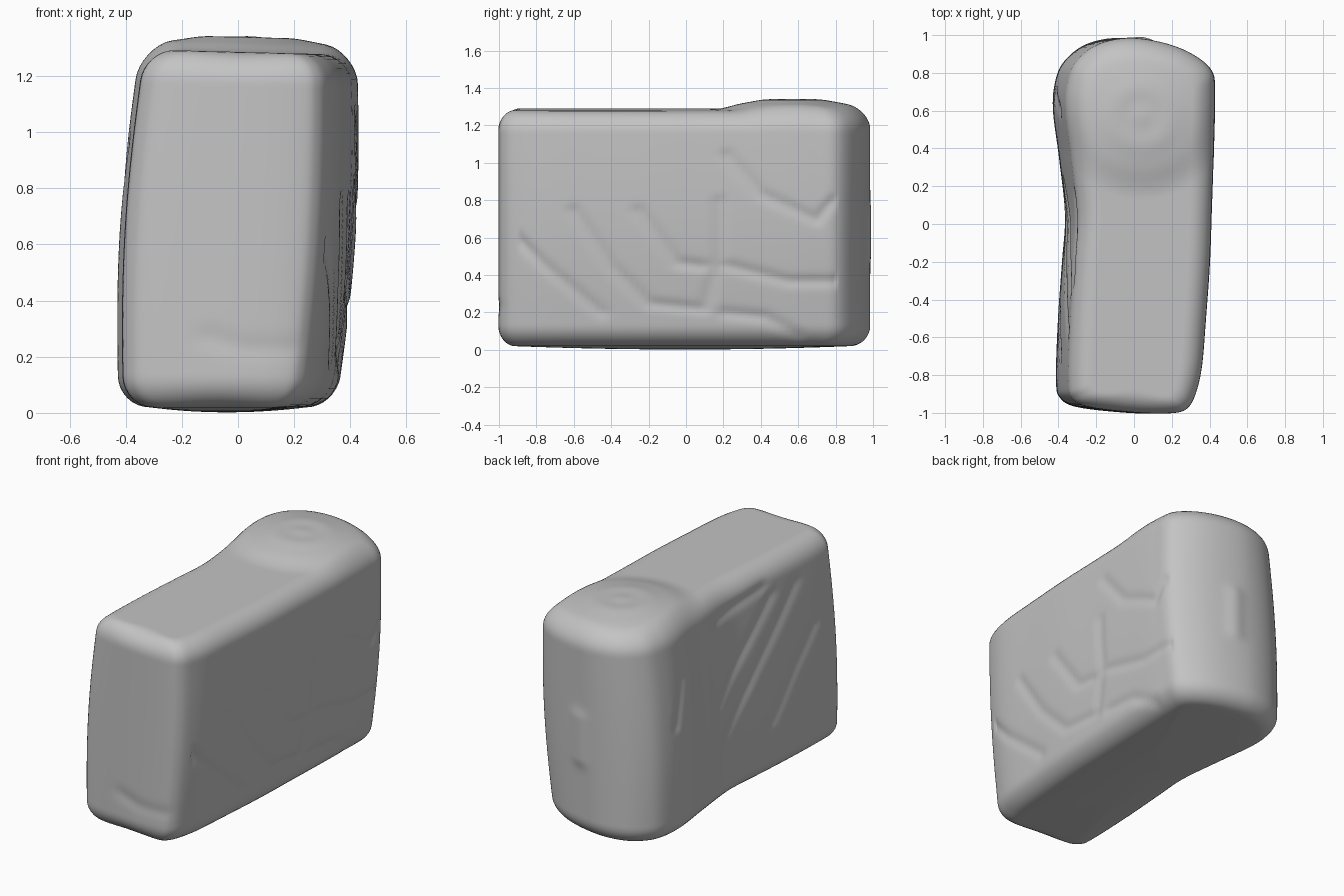
import bpy, bmesh, math
from mathutils import Vector

cube = bpy.data.objects.get("Cube")
if cube:
    bpy.data.objects.remove(cube, do_unlink=True)

# Plan outline, counter-clockwise from the front
PLAN = [(0.0, -1.0), (0.18, -1.0), (0.25, -0.97), (0.29, -0.89), (0.32, -0.75),
        (0.34, -0.5), (0.36, -0.2), (0.37, 0.1), (0.38, 0.4), (0.385, 0.68),
        (0.37, 0.81), (0.27, 0.9), (0.12, 0.96), (-0.06, 0.985), (-0.22, 0.95),
        (-0.33, 0.86), (-0.375, 0.75), (-0.385, 0.6), (-0.355, 0.35), (-0.325, 0.05),
        (-0.34, -0.2), (-0.36, -0.5), (-0.37, -0.82), (-0.35, -0.92), (-0.26, -0.97)]

# Shallow carved lines: sides as (y, z) paths, ends as (x, z) paths
LEFT_LINES = [
    [(-0.6, 0.75), (-0.4, 0.45), (-0.2, 0.25), (0.1, 0.22), (0.18, 0.5), (0.18, 0.8)],
    [(-0.25, 0.75), (-0.05, 0.47), (0.1, 0.45)],
    [(0.22, 1.05), (0.4, 0.84), (0.7, 0.7), (0.78, 0.8)],
    [(0.2, 0.46), (0.55, 0.37), (0.8, 0.37)],
    [(-0.9, 0.6), (-0.75, 0.45), (-0.45, 0.2)],
    [(0.2, 0.2), (0.42, 0.18), (0.6, 0.08)]]
RIGHT_LINES = [
    [(-0.57, 1.1), (-0.2, 0.75), (0.12, 0.42)],
    [(-0.7, 0.8), (-0.5, 0.6), (-0.3, 0.35)],
    [(-0.35, 1.1), (0.0, 0.8), (0.2, 0.62)],
    [(0.6, 0.95), (0.68, 0.7)], [(-0.3, 1.17), (0.15, 1.12)]]
BACK_RIDGE = [[(0.05, 0.5), (0.04, 0.75)]]
FRONT_LEDGE = [[(-0.08, 0.27), (0.05, 0.23), (0.2, 0.23)]]


def smooth_loop(points, steps):
    """Closed smooth curve through the points."""
    pts, out, n = [Vector(p) for p in points], [], len(points)
    for i in range(n):
        a, b, c, d = (pts[(i + k) % n] for k in (-1, 0, 1, 2))
        for s in range(steps):
            t = s / steps
            out.append(0.5 * (2 * b + (c - a) * t + (2 * a - 5 * b + 4 * c - d) * t * t
                              + (3 * b - a - 3 * c + d) * t ** 3))
    return out


def near(lines, u, v, width):
    """Soft falloff around the nearest line."""
    p, best = Vector((u, v)), 9.0
    for line in lines:
        for a, b in zip(line, line[1:]):
            a, b = Vector(a), Vector(b)
            t = max(0, min(1, (p - a).dot(b - a) / (b - a).length_squared))
            best = min(best, (p - a.lerp(b, t)).length)
    return math.exp(-(best / width) ** 2)


def dome(x, y):
    """Low swelling on top of the rear end."""
    r = math.hypot(x / 0.46, (y - 0.57) / 0.44)
    if r >= 1:
        return 0
    return 0.055 * (0.5 + 0.5 * math.cos(math.pi * r ** 1.7)) + 0.002 * math.cos(r * 18) * (1 - r)


def carve(p, z):
    """Outward offset of the wall from its carved lines."""
    if p.y < -0.9:
        return -0.006 * near(FRONT_LEDGE, p.x, z, 0.04)
    if p.y > 0.8:
        return 0.012 * near(BACK_RIDGE, p.x, z, 0.05)
    return -0.01 * near(RIGHT_LINES if p.x < 0 else LEFT_LINES, p.y, z, 0.03)


# Layers as (cap scale, inset, height): belly, rounded rim, wall, rounded rim, top
BELLY, BOTTOM, TOP, RIM = 0.002, 0.02, 1.285, 0.11
arc = [math.pi / 2 * k / 8 for k in range(9)]
layers = [(k / 20, RIM, BELLY + (BOTTOM - BELLY) * (k / 20) ** 2) for k in range(1, 20)]
layers += [(1, RIM * (1 - math.sin(a)), BOTTOM + RIM * (1 - math.cos(a))) for a in arc]
layers += [(1, 0, BOTTOM + RIM + (TOP - BOTTOM - 2 * RIM) * k / 64) for k in range(1, 64)]
layers += [(1, RIM * (1 - math.cos(a)), TOP - RIM * (1 - math.sin(a))) for a in arc]
layers += [(1 - k / 50, RIM, TOP) for k in range(1, 50)]

outline = smooth_loop(PLAN, 10)
bm = bmesh.new()
rings = []
for scale, inset, z in layers:
    ring = []
    for p in outline:
        spine = Vector((-0.02, max(-0.75, min(0.6, p.y))))
        direction = (p - spine).normalized()
        q = (p - direction * inset) * scale
        if scale == 1:
            q += direction * carve(p, z)
        # Walls swell at mid height and lean towards the left at the top
        x = q.x * (1 + 0.09 * math.sin(math.pi * z / 1.3)) + 0.06 * (z - 0.65)
        lift = max(0, (z - 0.9) / (TOP - 0.9)) * dome(q.x, q.y) - 0.02 * q.x * z
        ring.append(bm.verts.new((x, q.y, z + lift)))
    rings.append(ring)

count = len(outline)
for low, high in zip(rings, rings[1:]):
    for i in range(count):
        j = (i + 1) % count
        bm.faces.new((low[i], low[j], high[j], high[i]))
bm.faces.new(rings[0][::-1])
bm.faces.new(rings[-1])

mesh = bpy.data.meshes.new("rounded_block")
bm.to_mesh(mesh)
bm.free()
block = bpy.data.objects.new("rounded_block", mesh)
bpy.context.collection.objects.link(block)
mesh.shade_smooth()

# Plain grey surface
grey = bpy.data.materials.new("plain_grey")
grey.use_nodes = True
grey.diffuse_color = (0.55, 0.55, 0.55, 1)
grey.node_tree.nodes["Principled BSDF"].inputs["Base Color"].default_value = (0.55, 0.55, 0.55, 1)
mesh.materials.append(grey)
